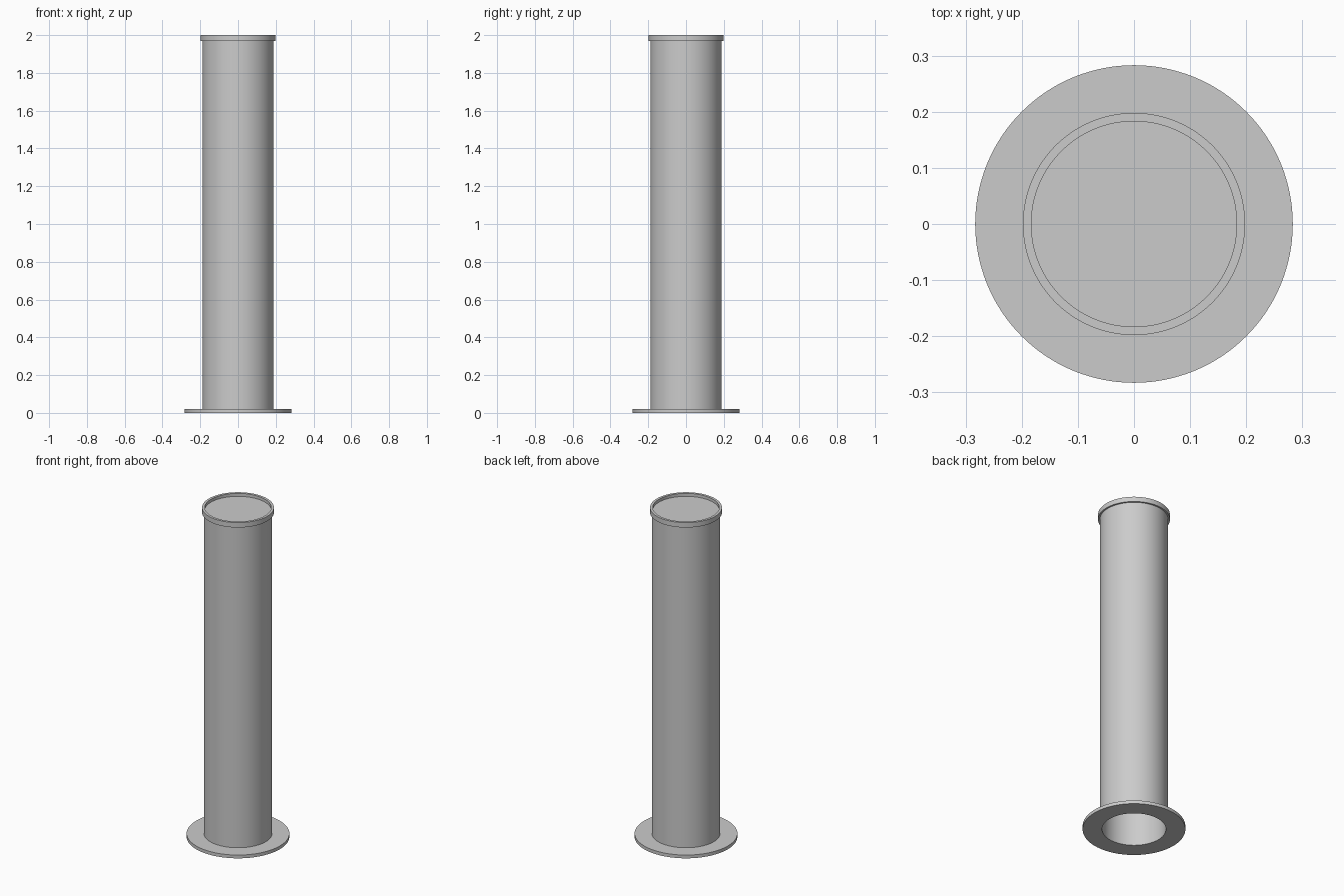
import bpy
import bmesh
from math import cos, sin, tau, radians

cube = bpy.data.objects.get("Cube")
if cube:
    bpy.data.objects.remove(cube, do_unlink=True)

SIDES = 128

# Single grey metal colour
grey = bpy.data.materials.new("grey_metal")
grey.use_nodes = True
colour = (0.6, 0.6, 0.6, 1)
grey.diffuse_color = colour
grey.node_tree.nodes["Principled BSDF"].inputs["Base Color"].default_value = colour


def lathe(name, profile, closed=True):
    """Spin (radius, height) points around z; open profiles get end discs."""
    bm = bmesh.new()
    rings = [[bm.verts.new((r * cos(tau * i / SIDES), r * sin(tau * i / SIDES), z))
              for i in range(SIDES)] for r, z in profile]
    pairs = list(zip(rings, rings[1:]))
    if closed:
        pairs.append((rings[-1], rings[0]))
    else:
        bm.faces.new(rings[0])
        bm.faces.new(rings[-1])
    for a, b in pairs:
        for i in range(SIDES):
            j = (i + 1) % SIDES
            bm.faces.new((a[i], a[j], b[j], b[i]))
    bmesh.ops.recalc_face_normals(bm, faces=bm.faces)
    mesh = bpy.data.meshes.new(name)
    bm.to_mesh(mesh)
    bm.free()
    mesh.materials.append(grey)
    obj = bpy.data.objects.new(name, mesh)
    bpy.context.collection.objects.link(obj)
    bpy.ops.object.select_all(action="DESELECT")
    obj.select_set(True)
    bpy.context.view_layer.objects.active = obj
    bpy.ops.object.shade_smooth_by_angle(angle=radians(30))
    return obj


FLANGE_TOP, CAP_BASE, CAP_FLOOR, TOP = 0.02, 1.97, 1.982, 2.0
BORE, PIPE, LIP_IN, LIP_OUT, FLANGE = 0.176, 0.188, 0.183, 0.198, 0.283

# Flat ring the pipe stands on
lathe("base_flange", [(BORE, 0), (FLANGE, 0), (FLANGE, FLANGE_TOP), (BORE, FLANGE_TOP)])

# Hollow pipe
lathe("pipe", [(BORE, FLANGE_TOP), (PIPE, FLANGE_TOP), (PIPE, CAP_BASE), (BORE, CAP_BASE)])

# Lid with a raised lip around a recessed disc
lathe("end_cap", [(LIP_OUT, CAP_BASE), (LIP_OUT, TOP), (LIP_IN, TOP), (LIP_IN, CAP_FLOOR)],
      closed=False)
